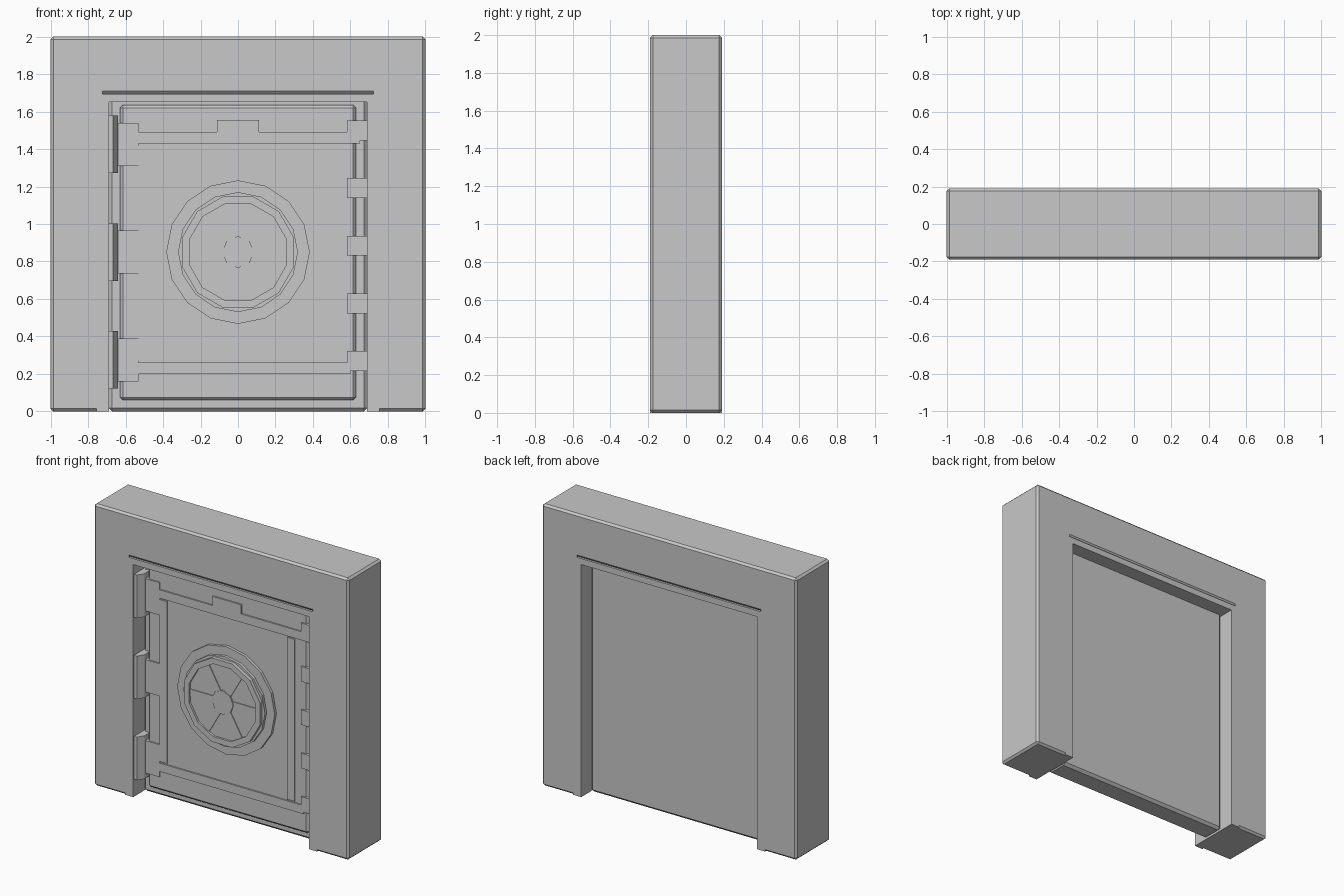
import bpy, bmesh, math
from mathutils import Matrix

if "Cube" in bpy.data.objects:
    bpy.data.objects.remove(bpy.data.objects["Cube"])

steel = bpy.data.materials.new("steel_grey")
steel.diffuse_color = (0.58, 0.58, 0.58, 1)
steel.use_nodes = True
steel.node_tree.nodes["Principled BSDF"].inputs["Base Color"].default_value = steel.diffuse_color


def finish(name, bm):
    bmesh.ops.recalc_face_normals(bm, faces=bm.faces)
    me = bpy.data.meshes.new(name)
    bm.to_mesh(me)
    bm.free()
    me.materials.append(steel)
    ob = bpy.data.objects.new(name, me)
    bpy.context.collection.objects.link(ob)
    return ob


def box(name, x, y, z, chamfer=0):
    """Box from (min, max) pairs, optionally with flat chamfered edges."""
    bm = bmesh.new()
    bmesh.ops.create_cube(bm, size=1)
    for v in bm.verts:
        v.co = [(p[0] + p[1]) / 2 + c * (p[1] - p[0]) for c, p in zip(v.co, (x, y, z))]
    if chamfer:
        bmesh.ops.bevel(bm, geom=bm.edges[:], offset=chamfer, segments=1, affect='EDGES')
    return finish(name, bm)


def prism(name, pts, vec):
    """Extrude a closed outline along vec."""
    bm = bmesh.new()
    face = bm.faces.new([bm.verts.new(p) for p in pts])
    new = bmesh.ops.extrude_face_region(bm, geom=[face])['geom']
    bmesh.ops.translate(bm, vec=vec, verts=[g for g in new if isinstance(g, bmesh.types.BMVert)])
    return finish(name, bm)


def lathe(name, profile, sides, turn=0.0):
    """Revolve (radius, y) points about the wheel axis, capping both ends."""
    bm = bmesh.new()
    rings = []
    for r, y in profile:
        rings.append([bm.verts.new((r * math.sin(a), y, WHEEL_Z + r * math.cos(a)))
                      for a in (turn + 2 * math.pi * i / sides for i in range(sides))])
    for a, b in zip(rings, rings[1:]):
        for i in range(sides):
            j = (i + 1) % sides
            bm.faces.new((a[i], a[j], b[j], b[i]))
    bm.faces.new(rings[0])
    bm.faces.new(rings[-1])
    return finish(name, bm)


def cut(target, cutter):
    mod = target.modifiers.new("cut", 'BOOLEAN')
    mod.operation, mod.solver, mod.object = 'DIFFERENCE', 'EXACT', cutter
    bpy.context.view_layer.objects.active = target
    bpy.ops.object.modifier_apply(modifier=mod.name)
    bpy.data.objects.remove(cutter)


WHEEL_Z = 0.85
D = 0.19          # half depth of the wall frame
SLAB = -0.115     # front of the door slab

# Wall frame with the doorway and a thin sloped groove on both sides
frame = box("wall_frame", (-1, 1), (-D, D), (0, 2), 0.014)
cut(frame, box("doorway_cutter", (-0.69, 0.69), (-0.5, 0.5), (-0.5, 1.65)))
for s in (-1, 1):
    groove = [(-0.723, s * (D + 0.02), 1.693), (-0.723, s * (D + 0.02), 1.71),
              (-0.723, s * D, 1.71), (-0.723, s * (D - 0.015), 1.693)]
    cut(frame, prism("groove_cutter", groove, (1.446, 0, 0)))

# Square feet beside the doorway
for side, x in (("left", (-0.755, -0.69)), ("right", (0.69, 0.755))):
    box("foot_" + side, x, (-D, D), (0, 0.016))

# Door: chamfered back plate tucked under the lintel, and raised slab
box("door_back_plate", (-0.69, 0.69), (-0.075, 0.088), (0, 1.668), 0.018)
box("door_slab", (-0.63, 0.63), (SLAB, -0.05), (0.06, 1.635), 0.015)

# Raised trim on the slab
box("upper_band", (-0.53, 0.65), (-0.125, -0.08), (1.43, 1.49))
box("lower_band", (-0.53, 0.60), (-0.125, -0.08), (0.20, 0.26))
box("left_strip", (-0.53, -0.473), (-0.123, -0.1), (0.27, 1.42))
box("right_strip", (0.47, 0.53), (-0.123, -0.1), (0.27, 1.42))
box("top_latch", (-0.113, 0.113), (-0.126, -0.1), (1.43, 1.555))

# Hinges: tapered brackets on the jamb and flat leaves on the door
for i, z in enumerate((0.275, 0.85, 1.425), 1):
    outline = [(-0.69, -0.05), (-0.69, -0.18), (-0.668, -0.18), (-0.64, -0.135), (-0.64, -0.05)]
    prism(f"hinge_bracket_{i}", [(x, y, z - 0.153) for x, y in outline], (0, 0, 0.306))
    box(f"hinge_leaf_{i}", (-0.64, -0.53), (-0.125, -0.06), (z - 0.115, z + 0.115))

# Locking bolts on the free edge
for i in range(5):
    z = 0.268 + 0.308 * i
    box(f"bolt_{i + 1}", (0.583, 0.69), (-0.128, -0.06), (z - 0.053, z + 0.053))

# Wheel: stepped discs, shallow dished rim, spokes and hub
lathe("wheel_base", [(0.383, -0.10), (0.383, -0.135)], 16)
lathe("wheel_step", [(0.32, -0.10), (0.32, -0.155)], 16)
lathe("wheel_rim", [(0.308, -0.12), (0.308, -0.18), (0.267, -0.18), (0.267, -0.165)],
      12, math.pi / 12)
lathe("wheel_hub", [(0.085, -0.12), (0.085, -0.176)], 8)
for i in range(6):
    spoke = box(f"spoke_{i + 1}", (-0.025, 0.025), (-0.171, -0.12), (0.05, 0.26))
    spoke.data.transform(Matrix.Translation((0, 0, WHEEL_Z))
                         @ Matrix.Rotation((i + 0.5) * math.pi / 3, 4, 'Y'))
